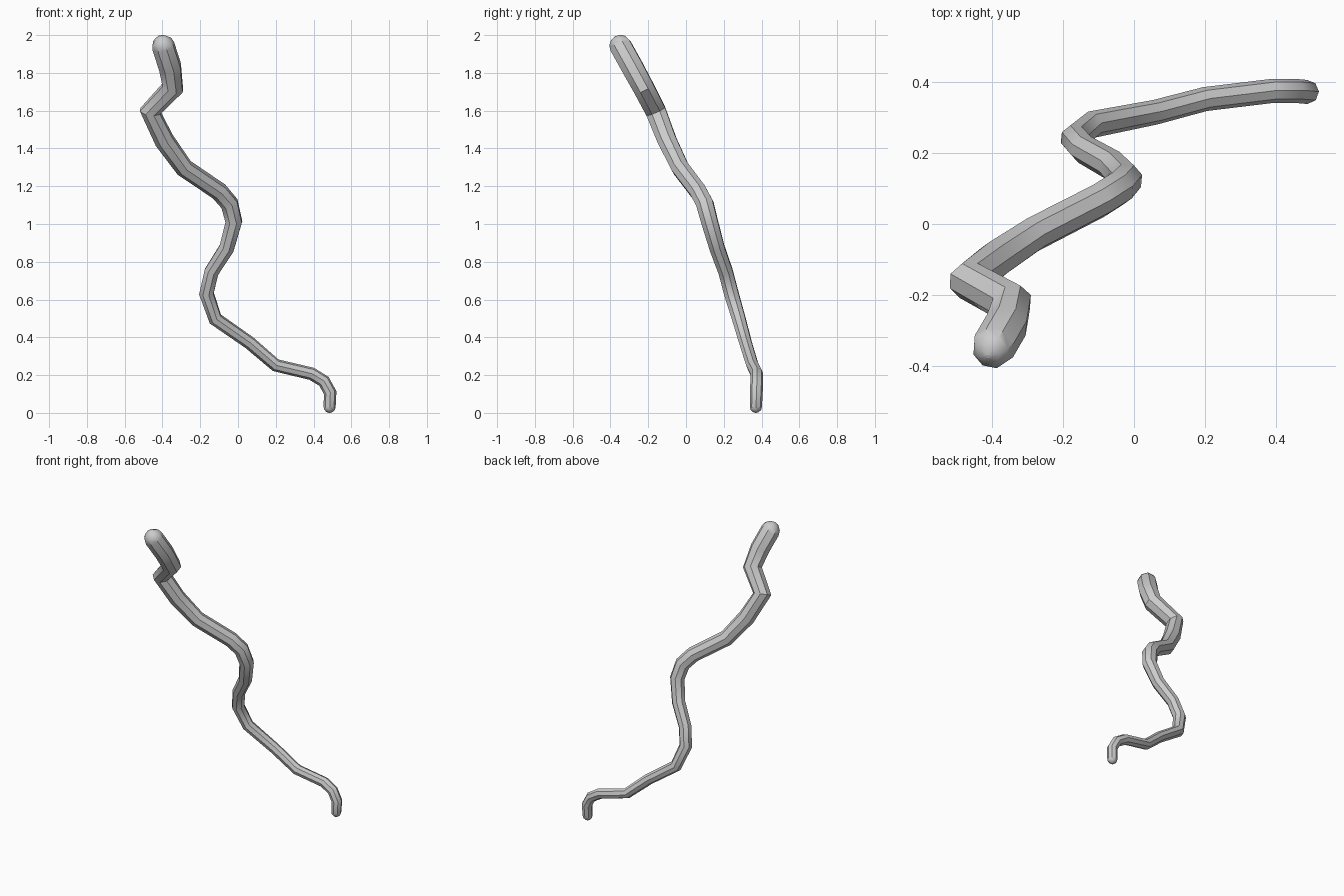
import bpy
from math import sin, cos, radians
from mathutils import Vector

if "Cube" in bpy.data.objects:
    bpy.data.objects.remove(bpy.data.objects["Cube"])

# Centre line from top to bottom: x, y, z, radius
path = [
    (-0.395, -0.345, 1.938, 0.062),
    (-0.36, -0.285, 1.83, 0.062),
    (-0.345, -0.225, 1.72, 0.060),
    (-0.465, -0.16, 1.595, 0.058),
    (-0.39, -0.10, 1.44, 0.054),
    (-0.285, -0.03, 1.295, 0.050),
    (-0.10, 0.065, 1.17, 0.049),
    (-0.045, 0.10, 1.105, 0.049),
    (-0.022, 0.125, 1.01, 0.047),
    (-0.06, 0.165, 0.87, 0.043),
    (-0.14, 0.21, 0.745, 0.041),
    (-0.167, 0.24, 0.63, 0.041),
    (-0.12, 0.28, 0.495, 0.038),
    (0.06, 0.315, 0.37, 0.035),
    (0.20, 0.352, 0.25, 0.034),
    (0.39, 0.375, 0.205, 0.034),
    (0.455, 0.375, 0.165, 0.034),
    (0.488, 0.372, 0.105, 0.034),
    (0.485, 0.370, 0.030, 0.032),
]


def rounded_end(end, inner):
    """Extra points that close the tube with a dome."""
    c, r = Vector(end[:3]), end[3]
    d = (c - Vector(inner[:3])).normalized()
    return [(*(c + d * r * sin(radians(a))), r * cos(radians(a))) for a in (30, 60, 85)]


pts = rounded_end(path[0], path[1])[::-1] + path + rounded_end(path[-1], path[-2])

# Tapered eight-sided tube swept along the centre line
curve = bpy.data.curves.new("winding_rope", 'CURVE')
curve.dimensions = '3D'
curve.bevel_depth = 1.0
curve.bevel_resolution = 2
curve.use_fill_caps = True
spline = curve.splines.new('POLY')
spline.points.add(len(pts) - 1)
for p, (x, y, z, r) in zip(spline.points, pts):
    p.co = (x, y, z, 1)
    p.radius = r

rope = bpy.data.objects.new("winding_rope", curve)
bpy.context.collection.objects.link(rope)
bpy.context.view_layer.objects.active = rope
rope.select_set(True)
bpy.ops.object.convert(target='MESH')
rope = bpy.context.object

# Rest the lower tip on the ground
low = min(v.co.z for v in rope.data.vertices)
for v in rope.data.vertices:
    v.co.z -= low
bpy.ops.object.shade_smooth_by_angle(angle=radians(40))
